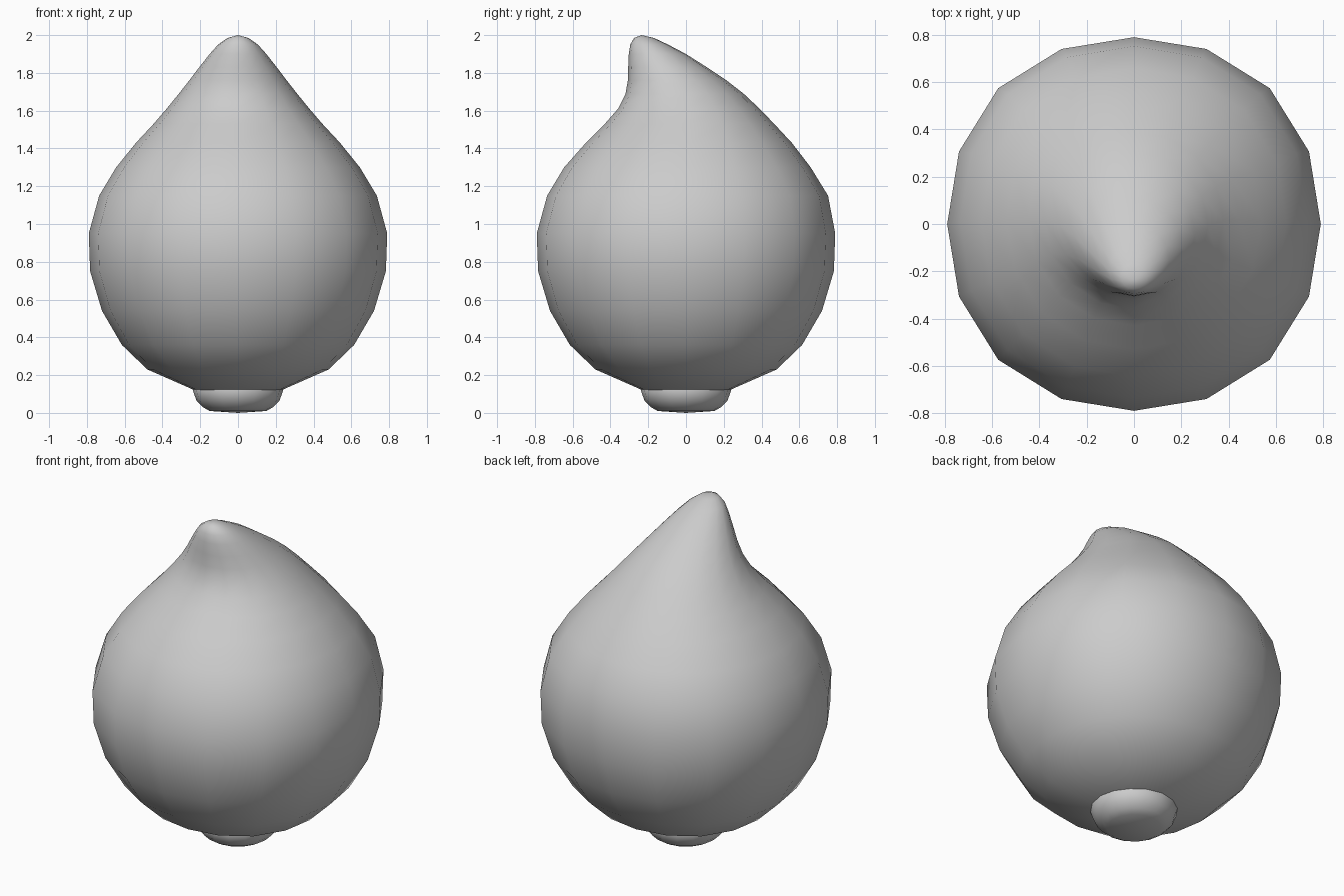
import bpy, bmesh, math

if "Cube" in bpy.data.objects:
    bpy.data.objects.remove(bpy.data.objects["Cube"])

SIDES = 16


def loft(name, rings, swell, bottom, top):
    """Stack of round sections (z, front y, back y, half width), optional end points."""
    bm = bmesh.new()
    loops = []
    for z, y0, y1, rx in rings:
        loop = []
        for i in range(SIDES):
            a = math.tau * i / SIDES
            # sections are slightly squared, fading out toward the tip
            k = 1 + swell * (1 - math.cos(4 * a)) * min(1, max(0, (1.7 - z) / 0.5))
            loop.append(bm.verts.new((rx * k * math.cos(a),
                                      (y0 + y1) / 2 + (y1 - y0) / 2 * k * math.sin(a), z)))
        loops.append(loop)
    for lo, hi in zip(loops, loops[1:]):
        for i in range(SIDES):
            j = (i + 1) % SIDES
            bm.faces.new((lo[i], lo[j], hi[j], hi[i]))
    for point, loop in ((bottom, loops[0]), (top, loops[-1])):
        if point:
            v = bm.verts.new(point)
            for i in range(SIDES):
                bm.faces.new((loop[i], loop[(i + 1) % SIDES], v))
    bmesh.ops.recalc_face_normals(bm, faces=bm.faces)
    for f in bm.faces:
        f.smooth = True
    mesh = bpy.data.meshes.new(name)
    bm.to_mesh(mesh)
    bm.free()
    obj = bpy.data.objects.new(name, mesh)
    bpy.context.collection.objects.link(obj)
    return obj


# Bulb body: round below, drawn into a forward-leaning tip
body = [(z, -r, r, r) for z, r in
        ((0.12, 0.23), (0.23, 0.48), (0.36, 0.615), (0.54, 0.72), (0.75, 0.783), (0.95, 0.79))]
body += [
    (1.15, -0.735, 0.752, 0.735),
    (1.30, -0.645, 0.66, 0.645),
    (1.43, -0.53, 0.56, 0.54),
    (1.53, -0.43, 0.467, 0.447),
    (1.61, -0.36, 0.39, 0.378),
    (1.69, -0.32, 0.305, 0.313),
    (1.76, -0.308, 0.215, 0.258),
    (1.83, -0.306, 0.11, 0.205),
    (1.90, -0.303, 0.00, 0.15),
    (1.95, -0.295, -0.095, 0.105),
    (1.985, -0.275, -0.17, 0.055),
]
loft("bulb_body", body, 0.014, (0, 0, 0.11), (0, -0.235, 2.0))

# Small rounded foot, its open top buried in the body
foot = [(z, -r, r, r) for z, r in
        ((0.01, 0.15), (0.03, 0.185), (0.065, 0.22), (0.13, 0.243), (0.17, 0.22))]
loft("foot", foot, 0.0, (0, 0, 0.0), None)
